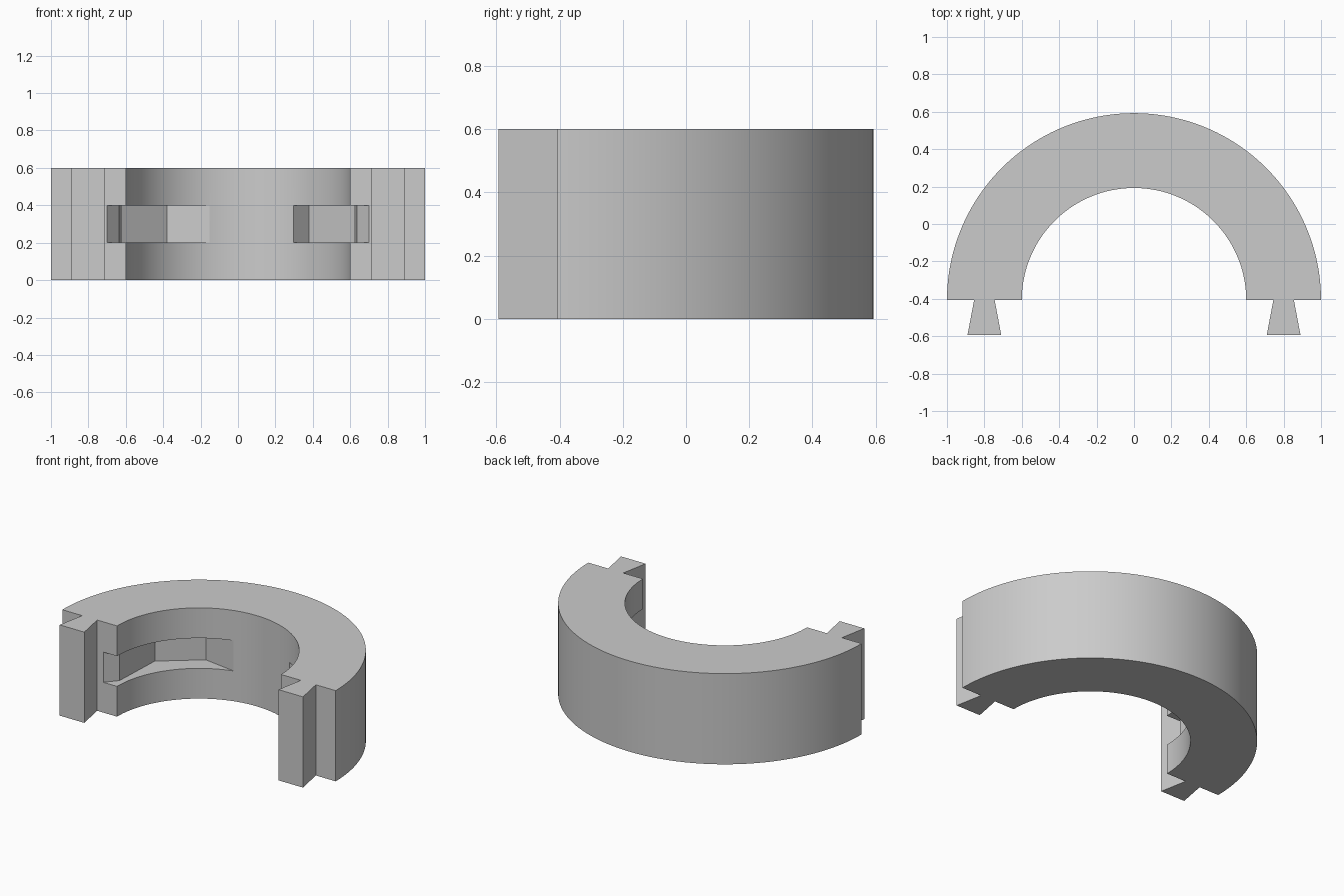
import bpy, bmesh
from math import cos, sin, pi, radians

if "Cube" in bpy.data.objects:
    bpy.data.objects.remove(bpy.data.objects["Cube"], do_unlink=True)

grey = bpy.data.materials.new("plain grey")
colour = (0.6, 0.6, 0.6, 1)
grey.diffuse_color = colour
grey.use_nodes = True
grey.node_tree.nodes["Principled BSDF"].inputs["Base Color"].default_value = colour

END = -0.4075          # y of the flat ends, also the arc centre
FRONT = -0.5925        # y of the dovetail fronts
OUTER, INNER, HEIGHT = 1.0, 0.6, 0.6
STEPS = 96


def prism(name, outline, bottom, top):
    """Extrude a flat outline upwards into a closed solid."""
    bm = bmesh.new()
    face = bm.faces.new([bm.verts.new((x, y, bottom)) for x, y in outline])
    grown = bmesh.ops.extrude_face_region(bm, geom=[face])["geom"]
    bmesh.ops.translate(bm, vec=(0, 0, top - bottom),
                        verts=[v for v in grown if isinstance(v, bmesh.types.BMVert)])
    bmesh.ops.recalc_face_normals(bm, faces=bm.faces)
    mesh = bpy.data.meshes.new(name)
    bm.to_mesh(mesh)
    bm.free()
    mesh.materials.append(grey)
    obj = bpy.data.objects.new(name, mesh)
    bpy.context.collection.objects.link(obj)
    return obj


def arc(radius):
    return [(radius * cos(pi * i / STEPS), END + radius * sin(pi * i / STEPS))
            for i in range(STEPS + 1)]


# Half ring with a flared dovetail on each flat end
tail = [(0.855, END), (0.89, FRONT), (0.71, FRONT), (0.745, END)]
left_tail = tail[::-1]
right_tail = [(-x, y) for x, y in tail]
body = prism("half_ring", arc(OUTER) + right_tail + arc(INNER)[::-1] + left_tail, 0, HEIGHT)

# Faceted pockets in the bore, open at the flat ends
wall = [(0.70, -0.5), (0.70, END), (0.635, -0.33), (0.62, 0.016), (0.38, 0.207)]
left_pocket = wall + [(0.28, 0.095), (0.3, -0.5)]
right_pocket = [(-x, y) for x, y in wall] + [(-0.13, 0.169), (-0.13, 0), (-0.4, -0.5)]

bpy.context.view_layer.objects.active = body
body.select_set(True)
for name, outline in (("left_pocket", left_pocket), ("right_pocket", right_pocket)):
    cutter = prism(name, outline, 0.2, 0.4)
    cutter.hide_render = True
    cut = body.modifiers.new(name, "BOOLEAN")
    cut.operation = "DIFFERENCE"
    cut.solver = "EXACT"
    cut.object = cutter
    bpy.ops.object.modifier_apply(modifier=cut.name)
    bpy.data.objects.remove(cutter, do_unlink=True)

bpy.ops.object.shade_smooth_by_angle(angle=radians(20))
